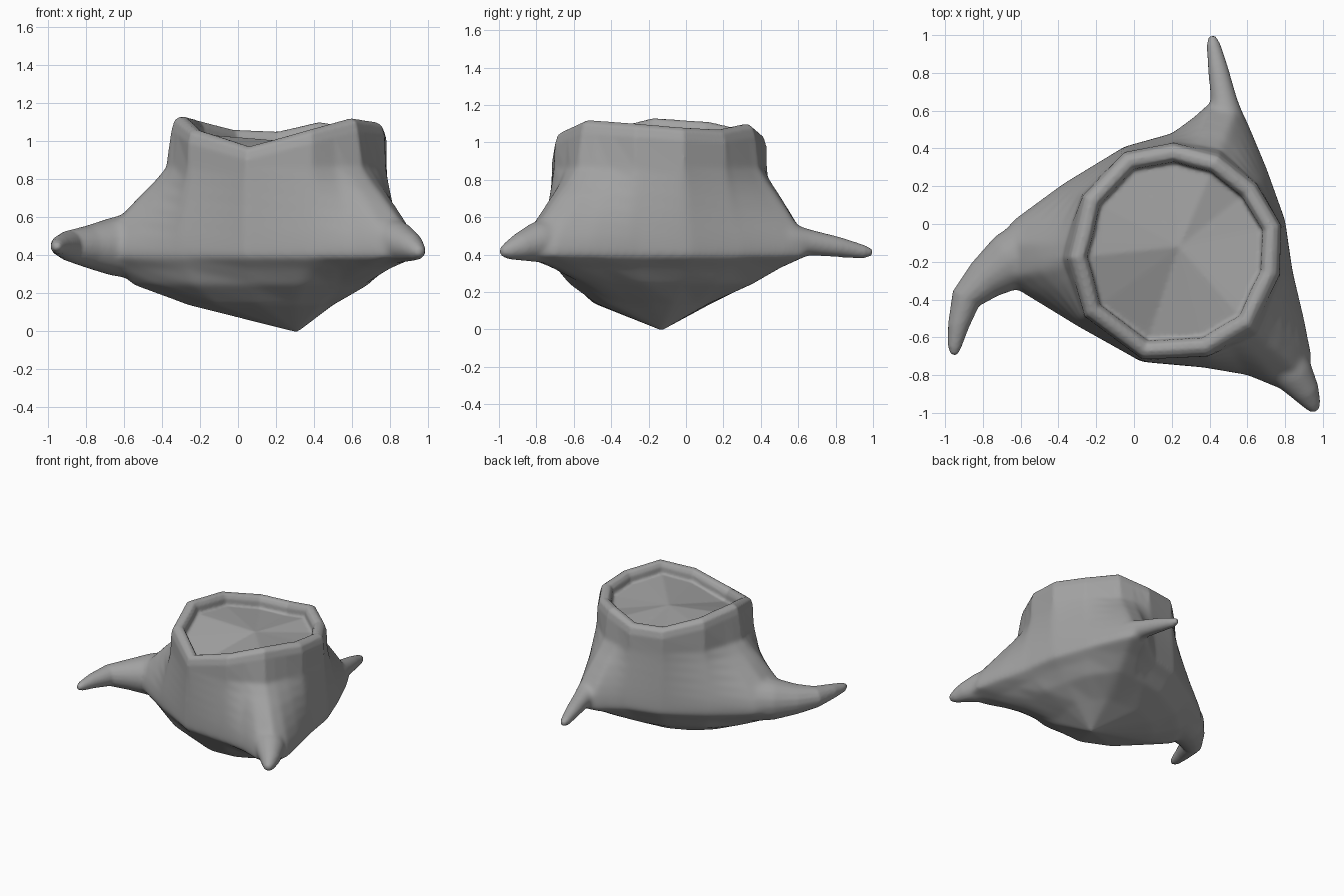
import bpy, bmesh, math
from mathutils import Vector

if "Cube" in bpy.data.objects:
    bpy.data.objects.remove(bpy.data.objects["Cube"])

C = Vector((0.22, -0.13))

# Outlines seen from above: rim (with heights), root spread, and underside
RIM = [(.21, .43, 1.05), (.45, .37, 1.10), (.65, .21, 1.07), (.78, -.01, 1.08),
       (.77, -.27, 1.10), (.63, -.56, 1.12), (.39, -.70, 1.06), (.05, -.72, .97),
       (-.26, -.49, 1.06), (-.35, -.18, 1.13), (-.27, .15, 1.11), (-.05, .38, 1.06)]
SPREAD = [(.55, .64), (.60, .54), (.70, .30), (.80, .02), (.84, -.25), (.90, -.5),
          (.94, -.70), (.92, -.84), (.77, -.87), (.60, -.80),
          (.37, -.76), (.04, -.73), (-.3, -.54), (-.58, -.37), (-.71, -.29),
          (-.73, -.10), (-.64, .02), (-.38, .21), (-.05, .41), (.20, .48),
          (.31, .56), (.40, .64)]
LOW = [(.69, -.20), (.64, -.52), (.30, -.64), (0, -.60), (-.35, -.42), (-.56, -.20),
       (-.40, .08), (-.10, .28), (.20, .35), (.45, .36), (.60, .15)]
BASE = [(.52, -.10), (.44, -.42), (.20, -.53), (-.10, -.42), (-.28, -.16),
        (-.2, .02), (.08, .14), (.40, .12)]


def angle(p):
    return math.atan2(p[1] - C.y, p[0] - C.x)


def ray(poly, a):
    """Radius (and height) where a ray from the centre meets an outline."""
    d = Vector((math.cos(a), math.sin(a)))
    for i, p in enumerate(poly):
        q = poly[(i + 1) % len(poly)]
        p2, q2 = Vector(p[:2]) - C, Vector(q[:2]) - C
        cp = d.x * p2.y - d.y * p2.x
        cq = d.x * q2.y - d.y * q2.x
        if abs(cp - cq) < 1e-9 or cp * cq > 1e-12:
            continue
        t = min(1, max(0, cp / (cp - cq)))
        hit = p2.lerp(q2, t)
        if hit.dot(d) > 0:
            return hit.dot(d), (p[2] + (q[2] - p[2]) * t if len(p) > 2 else 0)
    return 0.5, 1.0


def loft(name, rings, start, end):
    bm = bmesh.new()
    vr = [[bm.verts.new(p) for p in r] for r in rings]
    n = len(rings[0])
    for a, b in zip(vr, vr[1:]):
        for i in range(n):
            j = (i + 1) % n
            bm.faces.new((a[i], a[j], b[j], b[i]))
    for ring, tip in ((vr[0], start), (vr[-1], end)):
        v = bm.verts.new(tip)
        for i in range(n):
            bm.faces.new((ring[i], ring[(i + 1) % n], v))
    bmesh.ops.recalc_face_normals(bm, faces=bm.faces)
    me = bpy.data.meshes.new(name)
    bm.to_mesh(me)
    bm.free()
    ob = bpy.data.objects.new(name, me)
    bpy.context.collection.objects.link(ob)
    return ob


def tube(name, path):
    """Tapered root through (x, y, z, radius) stations."""
    pts = [Vector(p[:3]) for p in path]
    rings = []
    for i, p in enumerate(pts):
        t = (pts[min(i + 1, len(pts) - 1)] - pts[max(i - 1, 0)]).normalized()
        s = t.cross(Vector((0, 0, 1))).normalized()
        u = s.cross(t)
        rings.append([p + path[i][3] * (s * math.cos(k * math.tau / 16) + u * math.sin(k * math.tau / 16))
                      for k in range(16)])
    tip = pts[-1] + (pts[-1] - pts[-2]).normalized() * path[-1][3] * .4
    return loft(name, rings, pts[0], tip)


# Columns pass through every outline corner
cols = []
for a in sorted(angle(p) for p in RIM + SPREAD):
    if not cols or a - cols[-1] > 0.012:
        cols.append(a)
data = [(a, *ray(RIM, a), *(ray(p, a)[0] for p in (SPREAD, LOW, BASE))) for a in cols]


def pt(a, r, z):
    return (C.x + r * math.cos(a), C.y + r * math.sin(a), z)


# Rim with the sunken cut face, flared body, rounded underside
rings = [[pt(a, rr - inset, zr - drop) for a, rr, zr, rs, rl, rb in data]
         for inset, drop in ((.105, .09), (.10, .035), (.08, .005), (.045, 0), (.015, .02), (0, .07))]
for z, f in ((.86, .08), (.79, .24), (.72, .43), (.64, .63), (.57, .8), (.5, .94), (.44, 1), (.39, .99)):
    rings.append([pt(a, rr + (rs - rr) * f, z) for a, rr, zr, rs, rl, rb in data])
rings.append([pt(a, rs * .52 + rl * .48, .33) for a, rr, zr, rs, rl, rb in data])
rings.append([pt(a, rl, .245) for a, rr, zr, rs, rl, rb in data])
rings.append([pt(a, rb, .14) for a, rr, zr, rs, rl, rb in data])
stump = loft("stump", rings, (.24, -.12, 1.0), (.31, -.13, -.005))

# Root ends
roots = [
    tube("left_root", [(-.30, -.06, .46, .17), (-.5, -.12, .45, .185), (-.66, -.20, .445, .155),
                       (-.79, -.295, .445, .112), (-.89, -.395, .45, .08), (-.93, -.54, .45, .056),
                       (-.95, -.65, .445, .036), (-.952, -.688, .445, .02)]),
    tube("back_root", [(.49, .42, .46, .11), (.49, .56, .475, .095), (.475, .66, .465, .072),
                       (.445, .82, .44, .055), (.42, .95, .415, .036), (.413, .99, .412, .02)]),
    tube("right_root", [(.55, -.45, .50, .20), (.72, -.65, .485, .155), (.85, -.80, .465, .108),
                        (.91, -.89, .44, .075), (.945, -.955, .42, .045), (.958, -.985, .415, .025)])]
for r in roots:
    m = stump.modifiers.new("join", 'BOOLEAN')
    m.operation = 'UNION'
    m.solver = 'EXACT'
    m.object = r
m = stump.modifiers.new("blend", 'REMESH')
m.mode = 'VOXEL'
m.voxel_size = 0.011
bpy.context.view_layer.objects.active = stump
stump.select_set(True)
for m in list(stump.modifiers):
    bpy.ops.object.modifier_apply(modifier=m.name)
for r in roots:
    bpy.data.objects.remove(r)

# Melt the roots into the body, sparing the root tips, rim and foot
group = stump.vertex_groups.new(name="melt")


def ramp(v, lo, hi):
    return min(1, max(0, (v - lo) / (hi - lo)))


for v in stump.data.vertices:
    d = (v.co.xy - C).length
    w = ramp(d, 1.08, .85) * ramp(v.co.z, .93, .78) * ramp(v.co.z, .0, .15)
    group.add([v.index], max(w, .04), 'REPLACE')
m = stump.modifiers.new("melt", 'SMOOTH')
m.iterations = 40
m.vertex_group = "melt"
bpy.ops.object.modifier_apply(modifier=m.name)

# Dark grey finish
grey = bpy.data.materials.new("bark_grey")
grey.diffuse_color = (.36, .36, .36, 1)
grey.use_nodes = True
grey.node_tree.nodes["Principled BSDF"].inputs["Base Color"].default_value = grey.diffuse_color
stump.data.materials.clear()
stump.data.materials.append(grey)
bpy.ops.object.shade_smooth_by_angle(angle=math.radians(55))
